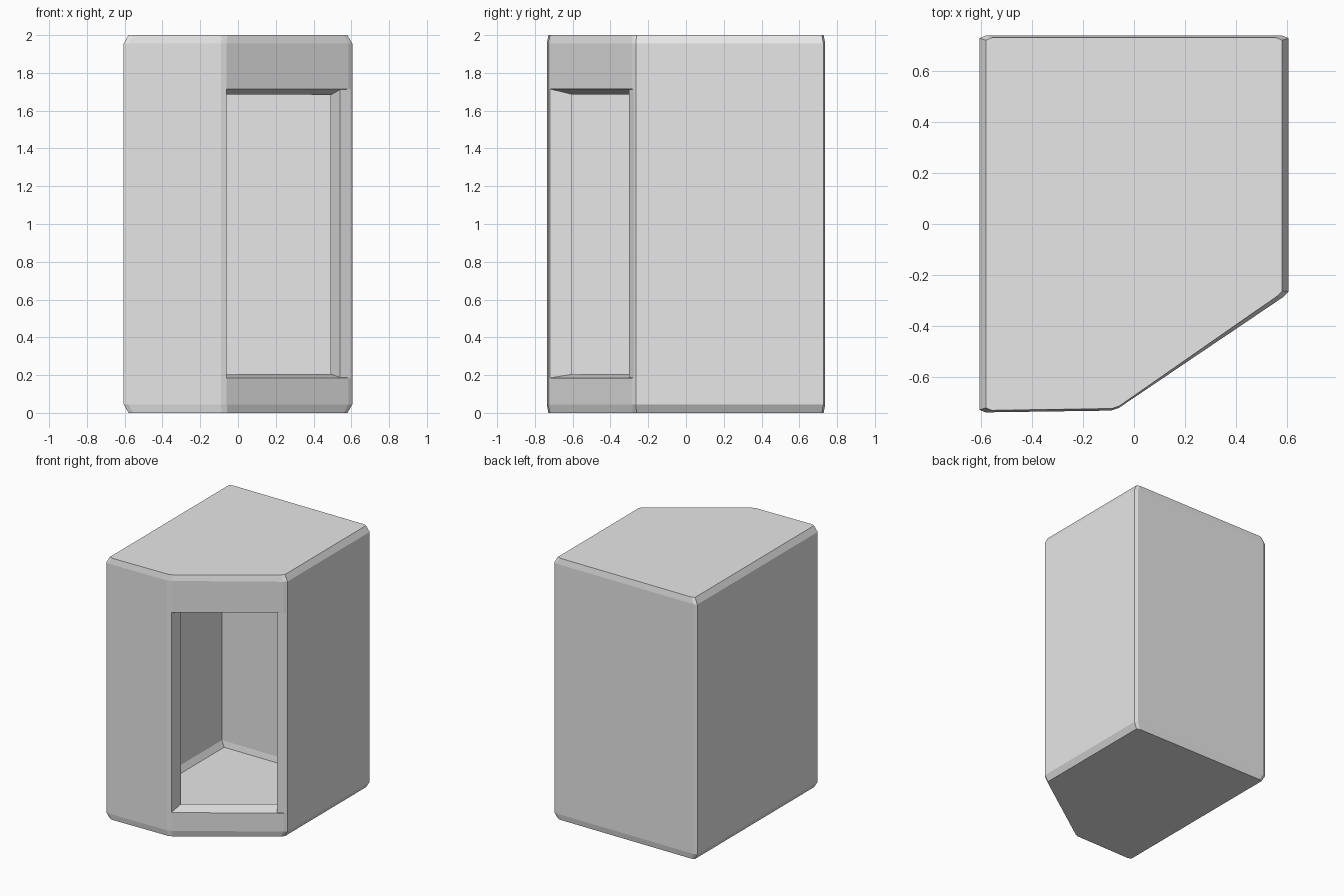
import bpy, bmesh
from mathutils import Vector

old = bpy.data.objects.get("Cube")
if old:
    bpy.data.objects.remove(old, do_unlink=True)

grey = bpy.data.materials.new("plain grey")
grey.use_nodes = True
grey.diffuse_color = (0.8, 0.8, 0.8, 1)
grey.node_tree.nodes["Principled BSDF"].inputs["Base Color"].default_value = (0.8, 0.8, 0.8, 1)


def loft(name, rings):
    """Solid through stacked rings of equal point count, capped at both ends."""
    bm = bmesh.new()
    loops = [[bm.verts.new(p) for p in ring] for ring in rings]
    n = len(loops[0])
    for lo, hi in zip(loops, loops[1:]):
        for i in range(n):
            j = (i + 1) % n
            bm.faces.new((lo[i], lo[j], hi[j], hi[i]))
    bm.faces.new(loops[0][::-1])
    bm.faces.new(loops[-1])
    bmesh.ops.recalc_face_normals(bm, faces=bm.faces)
    mesh = bpy.data.meshes.new(name)
    bm.to_mesh(mesh)
    bm.free()
    mesh.materials.append(grey)
    obj = bpy.data.objects.new(name, mesh)
    bpy.context.collection.objects.link(obj)
    return obj


def chamfered(name, outline, z0, z1, sx, sy, rise=0.045):
    """Upright prism whose top and bottom rims are chamfered."""
    levels = [(z0, sx, sy), (z0 + rise, 1, 1), (z1 - rise, 1, 1), (z1, sx, sy)]
    return loft(name, [[(x * a, y * b, z) for x, y in outline] for z, a, b in levels])


# Outer block with one corner cut off and softened upright edges
shell = chamfered("cabinet_shell", [
    (-0.605, -0.727), (-0.58, -0.737), (-0.09, -0.73), (-0.06, -0.72),
    (0.585, -0.285), (0.605, -0.265), (0.605, 0.727), (0.58, 0.737),
    (-0.58, 0.737), (-0.605, 0.727)], 0, 2, 0.958, 0.989)

# Hollow inside
cavity = chamfered("cavity_cutter", [
    (-0.49, -0.61), (-0.07, -0.61), (0.49, -0.224), (0.49, 0.505),
    (-0.49, 0.505)], 0.11, 1.89, 0.95, 0.985)

# Doorway through the slanted wall; sill and lintel slope inward
inward = Vector((-0.56, 0.83))
start = Vector((-0.06, -0.72))
plan = [Vector(p) for p in [(-0.06, -0.8), (0.64, -0.33), (0.64, -0.252),
                            (0.54, -0.302), (0.488, -0.215), (-0.06, -0.595)]]


def slope(base, grade):
    return [(p.x, p.y, base + grade * (p - start).dot(inward)) for p in plan]


doorway = loft("doorway_cutter", [slope(0.185, 0.2), slope(1.715, -0.3)])

# Cut the block, then keep the result as plain mesh
for cutter in (cavity, doorway):
    cutter.hide_render = True
    mod = shell.modifiers.new(cutter.name, "BOOLEAN")
    mod.operation = "DIFFERENCE"
    mod.solver = "EXACT"
    mod.object = cutter
bpy.context.view_layer.objects.active = shell
shell.select_set(True)
for mod in list(shell.modifiers):
    bpy.ops.object.modifier_apply(modifier=mod.name)
for cutter in (cavity, doorway):
    bpy.data.objects.remove(cutter, do_unlink=True)
